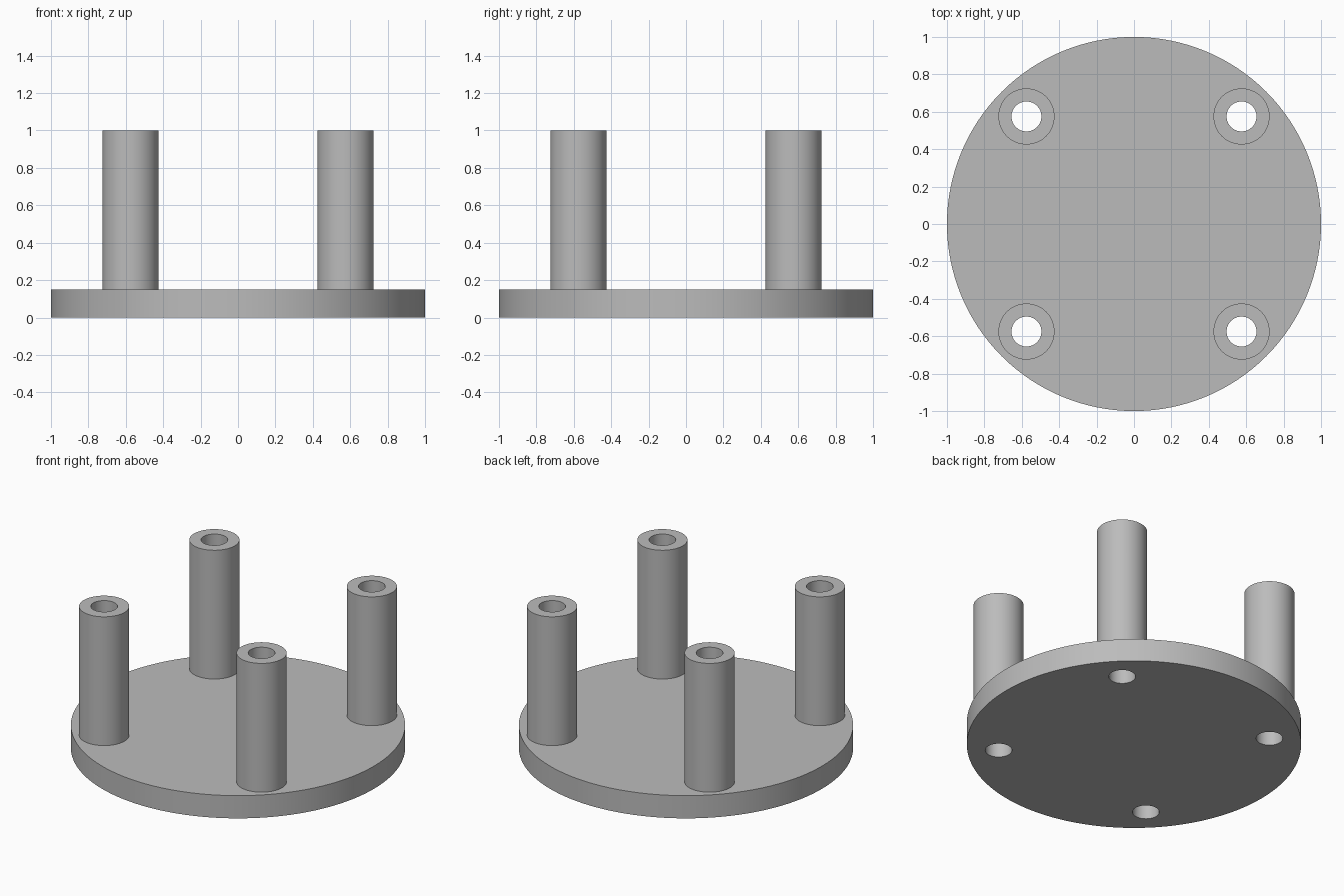
import bpy
import math

if "Cube" in bpy.data.objects:
    bpy.data.objects.remove(bpy.data.objects["Cube"])

PLATE_H, POST_TOP = 0.15, 1.0
POST_R, HOLE_R, OFFSET = 0.15, 0.08, 0.575

grey = bpy.data.materials.new("grey")
grey.diffuse_color = (0.5, 0.5, 0.5, 1)
grey.use_nodes = True
grey.node_tree.nodes["Principled BSDF"].inputs["Base Color"].default_value = grey.diffuse_color


def cylinder(name, radius, z0, z1, x=0, y=0, sides=64):
    bpy.ops.mesh.primitive_cylinder_add(vertices=sides, radius=radius, depth=z1 - z0,
                                        location=(x, y, (z0 + z1) / 2))
    obj = bpy.context.object
    obj.name = name
    obj.data.materials.append(grey)
    return obj


def combine(target, tool, operation):
    mod = target.modifiers.new(operation.lower(), 'BOOLEAN')
    mod.operation, mod.solver, mod.object = operation, 'EXACT', tool
    bpy.context.view_layer.objects.active = target
    bpy.ops.object.modifier_apply(modifier=mod.name)
    bpy.data.objects.remove(tool, do_unlink=True)


# Round base plate
base = cylinder("base_plate_with_posts", 1.0, 0, PLATE_H, sides=128)

# Four hollow standoff posts, each bored right through the plate
for sx in (-1, 1):
    for sy in (-1, 1):
        x, y = sx * OFFSET, sy * OFFSET
        combine(base, cylinder("post", POST_R, PLATE_H / 2, POST_TOP, x, y), 'UNION')
        combine(base, cylinder("bore", HOLE_R, -0.1, POST_TOP + 0.1, x, y), 'DIFFERENCE')

# Smooth walls with crisp rims
bpy.ops.object.select_all(action='DESELECT')
base.select_set(True)
bpy.context.view_layer.objects.active = base
bpy.ops.object.shade_smooth_by_angle(angle=math.radians(30))
